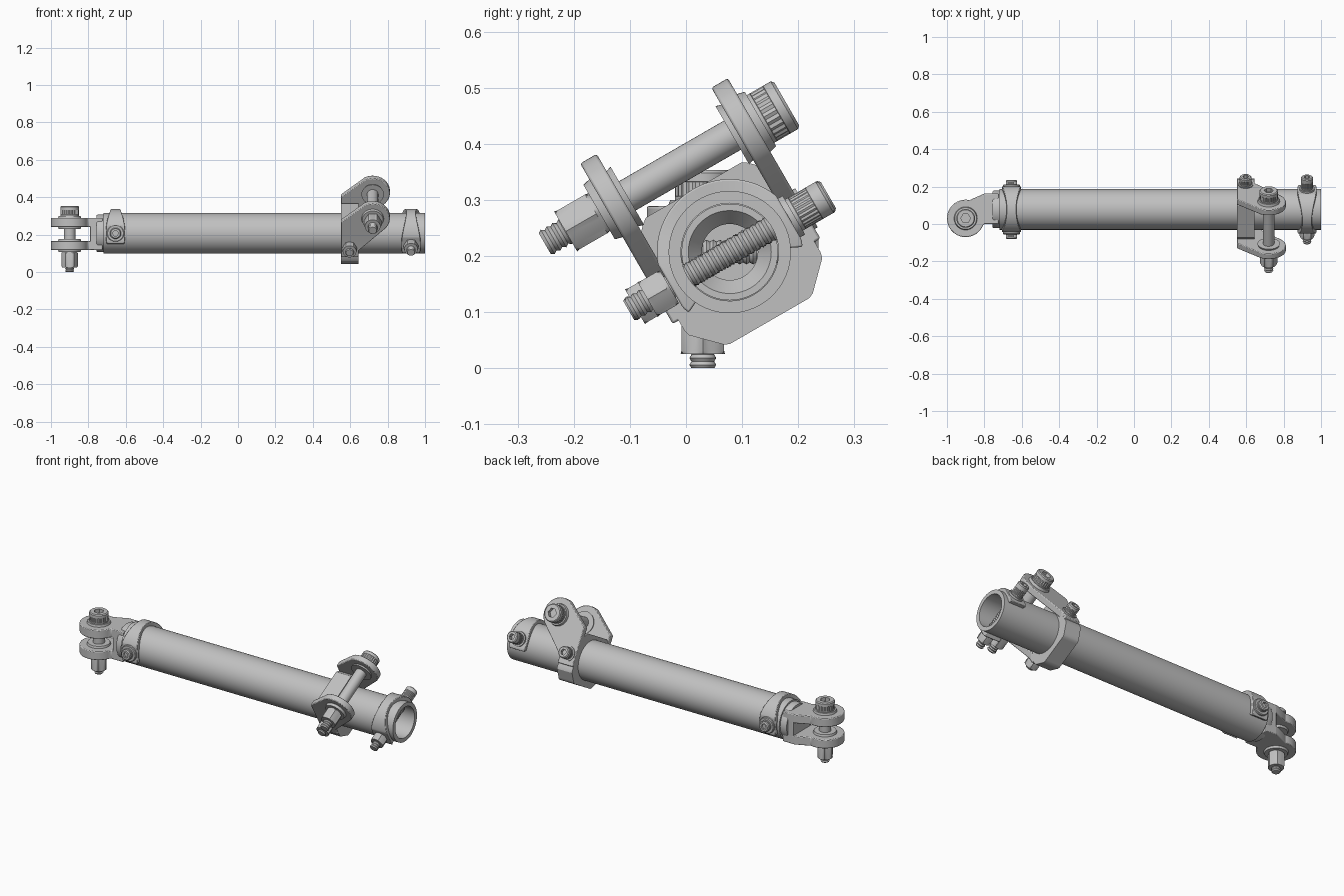
import bpy, bmesh
from math import sin, cos, pi, radians, degrees
from mathutils import Matrix

if "Cube" in bpy.data.objects:
    bpy.data.objects.remove(bpy.data.objects["Cube"])

steel = bpy.data.materials.new("plain grey steel")
steel.use_nodes = True
GREY = (0.53, 0.53, 0.53, 1)
steel.diffuse_color = GREY
steel.node_tree.nodes["Principled BSDF"].inputs["Base Color"].default_value = GREY

# Frames: tube axis, and the same axis rolled for the clamp and end saddle
LEVEL = Matrix.Translation((0, 0.078, 0.207))
ROLLED = LEVEL @ Matrix.Rotation(radians(30), 4, 'X')
Z_TO_Y = Matrix.Rotation(radians(-90), 4, 'X')
Z_TO_X = Matrix.Rotation(radians(90), 4, 'Y')


def finish(name, bm, matrix, bevel=0):
    bm.transform(matrix)
    bmesh.ops.recalc_face_normals(bm, faces=bm.faces)
    mesh = bpy.data.meshes.new(name)
    bm.to_mesh(mesh)
    bm.free()
    mesh.materials.append(steel)
    obj = bpy.data.objects.new(name, mesh)
    bpy.context.collection.objects.link(obj)
    if bevel:
        mod = obj.modifiers.new("edge_bevel", 'BEVEL')
        mod.width, mod.segments = bevel, 2
    bpy.ops.object.select_all(action='DESELECT')
    obj.select_set(True)
    bpy.context.view_layer.objects.active = obj
    bpy.ops.object.shade_smooth_by_angle(angle=radians(30))
    return obj


def lathe(name, profile, matrix, segs=48, closed=False):
    """Spin (radius, height, kind); kind 'hex' makes six sides, 'knurl' makes grooves."""
    bm = bmesh.new()
    rings = []
    for r, h, *kind in profile:
        ring = []
        for i in range(segs):
            a, k = 2 * pi * i / segs, 1
            if kind == ['hex']:
                k = cos(pi / 6) / cos(a % (pi / 3) - pi / 6)
            elif kind == ['knurl']:
                k = 0.95 if i % 2 else 1
            ring.append(bm.verts.new((r * k * cos(a), r * k * sin(a), h)))
        rings.append(ring)
    pairs = list(zip(rings, rings[1:]))
    if closed:
        pairs.append((rings[-1], rings[0]))
    else:
        bm.faces.new(rings[0])
        bm.faces.new(rings[-1])
    for a, b in pairs:
        for i in range(segs):
            j = (i + 1) % segs
            bm.faces.new((a[i], a[j], b[j], b[i]))
    return finish(name, bm, matrix)


def thread(name, r, h0, h1, matrix, pitch=0.012):
    n = round((h1 - h0) / pitch)
    prof = []
    for i in range(n):
        h = h0 + (h1 - h0) * i / n
        prof += [(r * 0.84, h), (r, h + pitch * 0.5)]
    lathe(name, prof + [(r * 0.84, h1)], matrix, 24)


def socket_head(name, r, h0, h1, matrix):
    mid = h0 + (h1 - h0) * 0.6
    lathe(name, [(r, h0), (r, h0 + 0.006), (r, h0 + 0.007, 'knurl'), (r, mid, 'knurl'),
                 (r, mid + 0.001), (r, h1 - 0.005), (r - 0.005, h1),
                 (r * 0.52, h1, 'hex'), (r * 0.52, mid, 'hex')], matrix)


def hex_nut(name, r, h0, h1, matrix):
    lathe(name, [(r * 0.9, h0), (r, h0 + 0.006, 'hex'), (r, h1 - 0.006, 'hex'), (r * 0.84, h1)], matrix)


def plate(name, outline, h0, h1, matrix, bevel=0.004):
    bm = bmesh.new()
    face = bm.faces.new([bm.verts.new((x, y, h0)) for x, y in outline])
    ext = bmesh.ops.extrude_face_region(bm, geom=[face])
    top = [g for g in ext["geom"] if isinstance(g, bmesh.types.BMVert)]
    bmesh.ops.translate(bm, verts=top, vec=(0, 0, h1 - h0))
    return finish(name, bm, matrix, bevel)


def arc(cx, cy, r, a0, a1, n=28):
    angles = [radians(a0 + (a1 - a0) * i / n) for i in range(n + 1)]
    return [(cx + r * cos(a), cy + r * sin(a)) for a in angles]


def band(name, x, half, outer, inner, a0, a1, matrix, bevel=0):
    """Sweep a rectangular section round the tube; width and radius vary with angle."""
    bm = bmesh.new()
    full = a1 - a0 == 360
    n = 96
    secs = []
    for i in range(n if full else n + 1):
        a = radians(a0 + (a1 - a0) * i / n)
        corners = [(-1, inner), (1, inner), (1, outer(a)), (-1, outer(a))]
        secs.append([bm.verts.new((x + s * half(a), r * cos(a), r * sin(a))) for s, r in corners])
    pairs = list(zip(secs, secs[1:]))
    if full:
        pairs.append((secs[-1], secs[0]))
    else:
        bm.faces.new(secs[0])
        bm.faces.new(secs[-1])
    for p, q in pairs:
        for k in range(4):
            m = (k + 1) % 4
            bm.faces.new((p[k], p[m], q[m], q[k]))
    return finish(name, bm, matrix, bevel)


# Main tube and the fork's hollow plug
lathe("main_tube", [(0.109, -0.72), (0.109, 1), (0.087, 1), (0.087, -0.72)],
      LEVEL @ Z_TO_X, 64, True)
lathe("fork_plug", [(0.096, -0.757), (0.1, -0.75), (0.1, -0.72), (0.086, -0.715), (0.086, -0.58),
                    (0.074, -0.58), (0.05, -0.61), (0.05, -0.69)], LEVEL @ Z_TO_X)


# Saddles over the tube with their cross bolts
def saddle_half(a):
    return 0.026 + 0.026 * cos(a) ** 2


def saddle_outer(a):
    return min(0.122 / max(abs(cos(a)), 0.01), 0.13)


def cross_bolt(prefix, x, seat, reach, matrix):
    m = matrix @ Matrix.Translation((x, 0, 0)) @ Z_TO_Y
    thread(prefix + "_bolt_thread", 0.023, -reach, seat, m)
    hex_nut(prefix + "_bolt_nut", 0.04, -seat - 0.045, -seat, m)
    lathe(prefix + "_bolt_washer", [(0.04, seat - 0.004), (0.04, seat + 0.008)], m)
    socket_head(prefix + "_bolt_head", 0.032, seat + 0.008, reach - 0.005, m)


band("end_saddle", 0.925, saddle_half, saddle_outer, 0.104, -26, 206, ROLLED, 0.003)
cross_bolt("end_saddle", 0.925, 0.124, 0.205, ROLLED)
band("fork_saddle", -0.655, saddle_half, saddle_outer, 0.104, -26, 206, LEVEL, 0.003)
fork_pin = LEVEL @ Matrix.Translation((-0.655, 0, 0)) @ Z_TO_Y
thread("fork_saddle_bolt_thread", 0.022, -0.13, 0.13, fork_pin)
for side, turn in (("front", pi), ("back", 0)):
    m = fork_pin @ Matrix.Rotation(turn, 4, 'X')
    lathe(f"{side}_fork_saddle_bolt_washer", [(0.046, 0.118), (0.046, 0.13), (0.042, 0.133)], m)
    socket_head(f"{side}_fork_saddle_bolt_head", 0.03, 0.13, 0.158, m)


# Clamp body with two lugs reaching out to the pivot bolt
def clamp_outer(a):
    c, s = abs(cos(a)), abs(sin(a))
    top = 0.128 if sin(a) > 0 else 0.142
    return min(0.14 / max(c, 0.01), top / max(s, 0.01), 0.162 / ((c + s) * cos(pi / 4)))


band("clamp_body", 0.598, lambda a: 0.0475, clamp_outer, 0.106, 0, 360, ROLLED)
cross_bolt("clamp", 0.597, 0.15, 0.208, ROLLED)

PX, PV = 0.72, 0.178
lug = [(0.645, -0.06), (0.645, -0.02)] + arc(PX, PV, 0.092, -42, 118) + [(0.5505, 0.155), (0.5505, -0.06)]
pivot = ROLLED @ Matrix.Translation((PX, 0, PV)) @ Z_TO_Y
for side, s in (("back", 1), ("front", -1)):
    h = sorted((s * 0.118, s * 0.152))
    # Plate height runs along the bolt direction
    flip = Matrix(((1, 0, 0, 0), (0, 0, 1, 0), (0, 1, 0, 0), (0, 0, 0, 1)))
    plate(side + "_clamp_lug", lug, h[0], h[1], ROLLED @ flip)
    for label, a, b in (("outer", 0.15, 0.166), ("inner", 0.108, 0.12)):
        lathe(f"{side}_lug_{label}_boss", [(0.06, s * a), (0.056, s * b)], pivot)
lathe("clamp_pivot_shaft", [(0.03, -0.17), (0.03, 0.17)], pivot, 32)
socket_head("clamp_pivot_head", 0.049, 0.166, 0.22, pivot)
hex_nut("clamp_pivot_nut", 0.046, -0.235, -0.166, pivot)
thread("clamp_pivot_thread", 0.025, -0.278, -0.23, pivot)

# Fork: two horizontal lugs, web, and an upright pivot bolt
FX, FY = -0.9, 0.03
fork = [(-0.725, 0.0), (-0.8, 0.0)] + arc(FX, FY, 0.1, -22, -282, 40) + [(-0.8, 0.163), (-0.725, 0.163)]
web = [(-0.725, 0.0), (-0.792, 0.0), (-0.792, 0.163), (-0.725, 0.163)]
world = Matrix()
plate("fork_web", web, 0.118, 0.289, world)
post = Matrix.Translation((FX, FY, 0))
for label, z0, z1 in (("upper", 0.24, 0.289), ("lower", 0.118, 0.167)):
    plate(label + "_fork_lug", fork, z0, z1, world)
    lathe(label + "_fork_boss", [(0.058, z0 - 0.011), (0.062, z0), (0.062, z1), (0.058, z1 + 0.011)], post)
lathe("fork_pivot_shaft", [(0.031, 0.1), (0.031, 0.31)], post, 32)
socket_head("fork_pivot_head", 0.05, 0.3, 0.353, post)
hex_nut("fork_pivot_nut", 0.044, 0.025, 0.108, post)
thread("fork_pivot_thread", 0.024, 0, 0.036, post)
